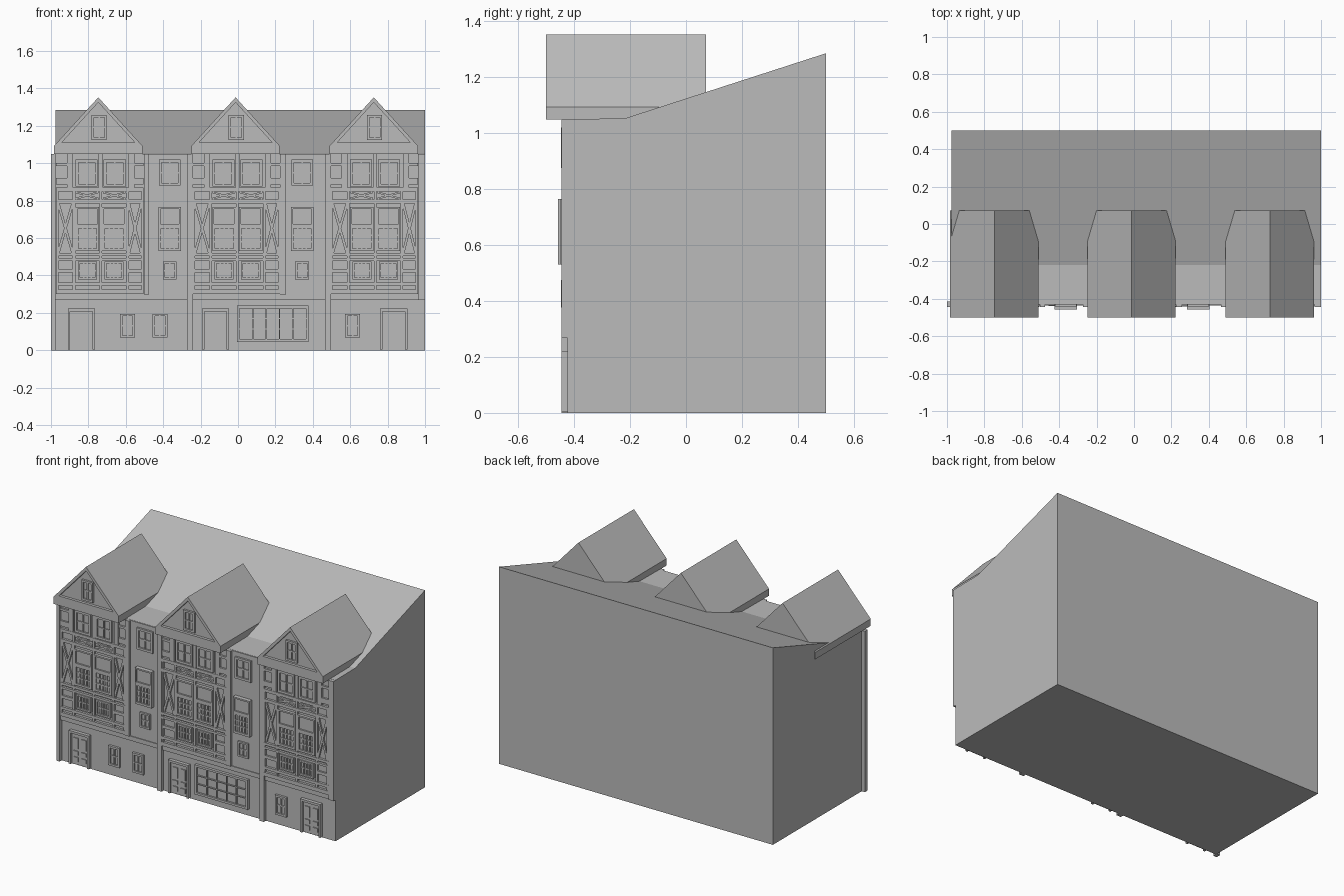
import bpy, bmesh, math
from mathutils import Matrix, Vector

if "Cube" in bpy.data.objects:
    bpy.data.objects.remove(bpy.data.objects["Cube"])

grey = bpy.data.materials.new("stone_grey")
grey.diffuse_color = (0.5, 0.5, 0.5, 1)
grey.use_nodes = True
grey.node_tree.nodes["Principled BSDF"].inputs["Base Color"].default_value = grey.diffuse_color

BODY, WALL, TRIM = -0.423, -0.43, -0.445   # depths of the front layers


def finish(bm, name):
    bmesh.ops.recalc_face_normals(bm, faces=bm.faces)
    me = bpy.data.meshes.new(name)
    bm.to_mesh(me)
    bm.free()
    me.materials.append(grey)
    ob = bpy.data.objects.new(name, me)
    bpy.context.collection.objects.link(ob)
    return ob


def box(bm, x0, x1, z0, z1, y0, y1=-0.41):
    m = Matrix.Translation(((x0 + x1) / 2, (y0 + y1) / 2, (z0 + z1) / 2))
    m = m @ Matrix.Diagonal((abs(x1 - x0), abs(y1 - y0), z1 - z0, 1))
    bmesh.ops.create_cube(bm, size=1, matrix=m)


def brace(bm, x0, z0, x1, z1, w, y=TRIM + 0.004):
    # slanted beam between two points of the facade
    a = math.atan2(z1 - z0, x1 - x0)
    m = Matrix.Translation(((x0 + x1) / 2, (y - 0.415) / 2, (z0 + z1) / 2))
    m = m @ Matrix.Rotation(-a, 4, 'Y')
    m = m @ Matrix.Diagonal((math.hypot(x1 - x0, z1 - z0), -0.415 - y, w, 1))
    bmesh.ops.create_cube(bm, size=1, matrix=m)


def window(bm, x0, x1, z0, z1, cols, rows, y, frame=0.015, bar=0.008, depth=0.01, back=-0.41):
    # recessed glass plate, four frame bars and glazing bars
    box(bm, x0, x1, z0, z1, y + depth, back)
    for a, b in ((x0, x0 + frame), (x1 - frame, x1)):
        box(bm, a, b, z0, z1, y, back)
    for a, b in ((z0, z0 + frame), (z1 - frame, z1)):
        box(bm, x0 + frame, x1 - frame, a, b, y, back)
    for i in range(1, cols):
        x = x0 + frame + (x1 - x0 - 2 * frame) * i / cols
        box(bm, x - bar / 2, x + bar / 2, z0 + frame, z1 - frame, y + 0.003, back)
    for i in range(1, rows):
        z = z0 + frame + (z1 - z0 - 2 * frame) * i / rows
        box(bm, x0 + frame, x1 - frame, z - bar / 2, z + bar / 2, y + 0.004, back)


def tall_window(bm, x0, x1, y, back=-0.41):
    # plain upper light over a small-paned lower sash
    window(bm, x0, x1, 0.665, 0.765, 1, 1, y, 0.01, back=back)
    window(bm, x0, x1, 0.53, 0.665, 4, 3, y, 0.014, 0.008, back=back)


# main block with sloping roof
bm = bmesh.new()
prof = [(BODY, 0), (BODY, 1.05), (-0.22, 1.052), (0.5, 1.285), (0.5, 0)]
f = bm.faces.new([bm.verts.new((-0.977, y, z)) for y, z in prof])
r = bmesh.ops.extrude_face_region(bm, geom=[f])
bmesh.ops.translate(bm, vec=(1.977, 0, 0), verts=[v for v in r["geom"] if isinstance(v, bmesh.types.BMVert)])
finish(bm, "main_block")

# upper storey wall and ledge above the ground floor
bm = bmesh.new()
box(bm, -0.977, 1.0, 0.27, 1.049, WALL)
box(bm, -0.977, 1.0, 0.268, 0.297, WALL - 0.005)
finish(bm, "upper_wall")

# pilasters
bm = bmesh.new()
for x0, x1, z0 in ((-1.0, -0.975, 0), (-0.273, -0.24, 0), (0.466, 0.498, 0),
                   (-0.503, -0.476, 0.297), (0.225, 0.257, 0.297), (0.964, 1.0, 0.27)):
    box(bm, x0, x1, z0, 1.049, TRIM, BODY + 0.008)
finish(bm, "pilasters")


def dormer(c, n):
    # gabled roof block with recessed triangular front
    bm = bmesh.new()
    V = lambda x, y, z: bm.verts.new((c + x, y, z))
    outline = [(0, 1.352), (-0.236, 1.093), (-0.236, 1.048), (0.236, 1.048), (0.236, 1.093)]
    tri = [(0, 1.325), (-0.196, 1.11), (0.196, 1.11)]
    o = [V(x, -0.5, z) for x, z in outline]
    b = [V(x, 0.072, z) for x, z in outline]
    i = [V(x, -0.5, z) for x, z in tri]
    d = [V(x, -0.482, z) for x, z in tri]
    for k in range(5):
        bm.faces.new((o[k], o[(k + 1) % 5], b[(k + 1) % 5], b[k]))
    for k in range(3):
        bm.faces.new((i[k], i[(k + 1) % 3], d[(k + 1) % 3], d[k]))
    bm.faces.new(b)
    bm.faces.new(d)
    bm.faces.new((o[0], o[1], i[1], i[0]))
    bm.faces.new((o[0], i[0], i[2], o[4]))
    bm.faces.new((o[1], o[2], o[3], o[4], i[2], i[1]))
    finish(bm, "dormer_%d" % n)
    bm = bmesh.new()
    window(bm, c - 0.037, c + 0.045, 1.125, 1.257, 2, 2, -0.495, 0.013, back=-0.475)
    finish(bm, "gable_window_%d" % n)


def bay(c, n):
    # timber frame
    bm = bmesh.new()
    l, r = c - 0.24, c + 0.23
    for z0, z1 in ((0.85, 0.87), (0.785, 0.805), (0.503, 0.52), (0.478, 0.492),
                   (0.345, 0.363), (0.30, 0.325)):
        box(bm, l, r, z0, z1, TRIM)
    box(bm, c - 0.007, c + 0.007, 0.3, 0.87, TRIM + 0.002)
    box(bm, c - 0.011, c + 0.011, 0.87, 1.048, TRIM + 0.002)
    for s, edge in ((-1, l), (1, r)):
        box(bm, *sorted((c + s * 0.136, c + s * 0.15)), 0.3, 0.87, TRIM + 0.002)
        box(bm, *sorted((c + s * 0.148, c + s * 0.18)), 0.87, 1.048, TRIM + 0.002)
        box(bm, *sorted((edge, edge - s * 0.013)), 0.3, 0.87, TRIM + 0.002)
        for z0, z1 in ((0.885, 0.92), (0.985, 1.0), (0.415, 0.435)):
            box(bm, *sorted((c + s * 0.15, edge)), z0, z1, TRIM + 0.003)
        xa, xb = c + s * 0.15, edge - s * 0.013
        brace(bm, xa, 0.52, xb, 0.785, 0.014)
        brace(bm, xa, 0.785, xb, 0.52, 0.014, TRIM + 0.005)
        xa, xb = c + s * 0.012, c + s * 0.134
        brace(bm, xa, 0.81, xb, 0.845, 0.01)
        brace(bm, xa, 0.845, xb, 0.81, 0.01, TRIM + 0.005)
    finish(bm, "timber_frame_%d" % n)
    # paired windows on three levels
    bm = bmesh.new()
    for s in (-1, 1):
        window(bm, *sorted((c + s * 0.016, c + s * 0.134)), 0.875, 1.02, 2, 2, -0.447)
        tall_window(bm, *sorted((c + s * 0.008, c + s * 0.134)), -0.449)
        window(bm, *sorted((c + s * 0.02, c + s * 0.122)), 0.377, 0.475, 4, 2, -0.447, 0.011)
    finish(bm, "bay_windows_%d" % n)


for n, (cd, cb) in enumerate(((-0.747, -0.734), (-0.013, -0.003), (0.726, 0.733)), 1):
    dormer(cd, n)
    bay(cb, n)

# plain side sections with three stacked windows
for n, c in enumerate((-0.365, 0.343), 1):
    bm = bmesh.new()
    window(bm, c - 0.058, c + 0.058, 0.88, 1.02, 2, 2, -0.442)
    tall_window(bm, c - 0.06, c + 0.06, -0.457)
    window(bm, c - 0.037, c + 0.037, 0.377, 0.475, 2, 2, -0.442, 0.011)
    finish(bm, "side_windows_%d" % n)

# doors
for n, x in enumerate((-0.91, -0.193, 0.76), 1):
    bm = bmesh.new()
    w = 0.145
    box(bm, x, x + w, 0.005, 0.222, BODY - 0.008)
    box(bm, x, x + 0.013, 0.005, 0.222, TRIM)
    box(bm, x + w - 0.013, x + w, 0.005, 0.222, TRIM)
    box(bm, x + 0.013, x + w - 0.013, 0.207, 0.222, TRIM)
    for px in (x + 0.028, x + 0.085):
        for z0, z1 in ((0.11, 0.18), (0.07, 0.095), (0.027, 0.055)):
            box(bm, px, px + 0.033, z0, z1, BODY - 0.014)
    finish(bm, "door_%d" % n)

# ground floor windows and shop window
bm = bmesh.new()
for x in (-0.63, -0.458, 0.573):
    window(bm, x, x + 0.08, 0.067, 0.195, 2, 2, -0.438, 0.013)
finish(bm, "ground_windows")
bm = bmesh.new()
window(bm, -0.005, 0.378, 0.045, 0.238, 5, 3, -0.441, 0.014, 0.006, 0.012)
finish(bm, "shop_window")
